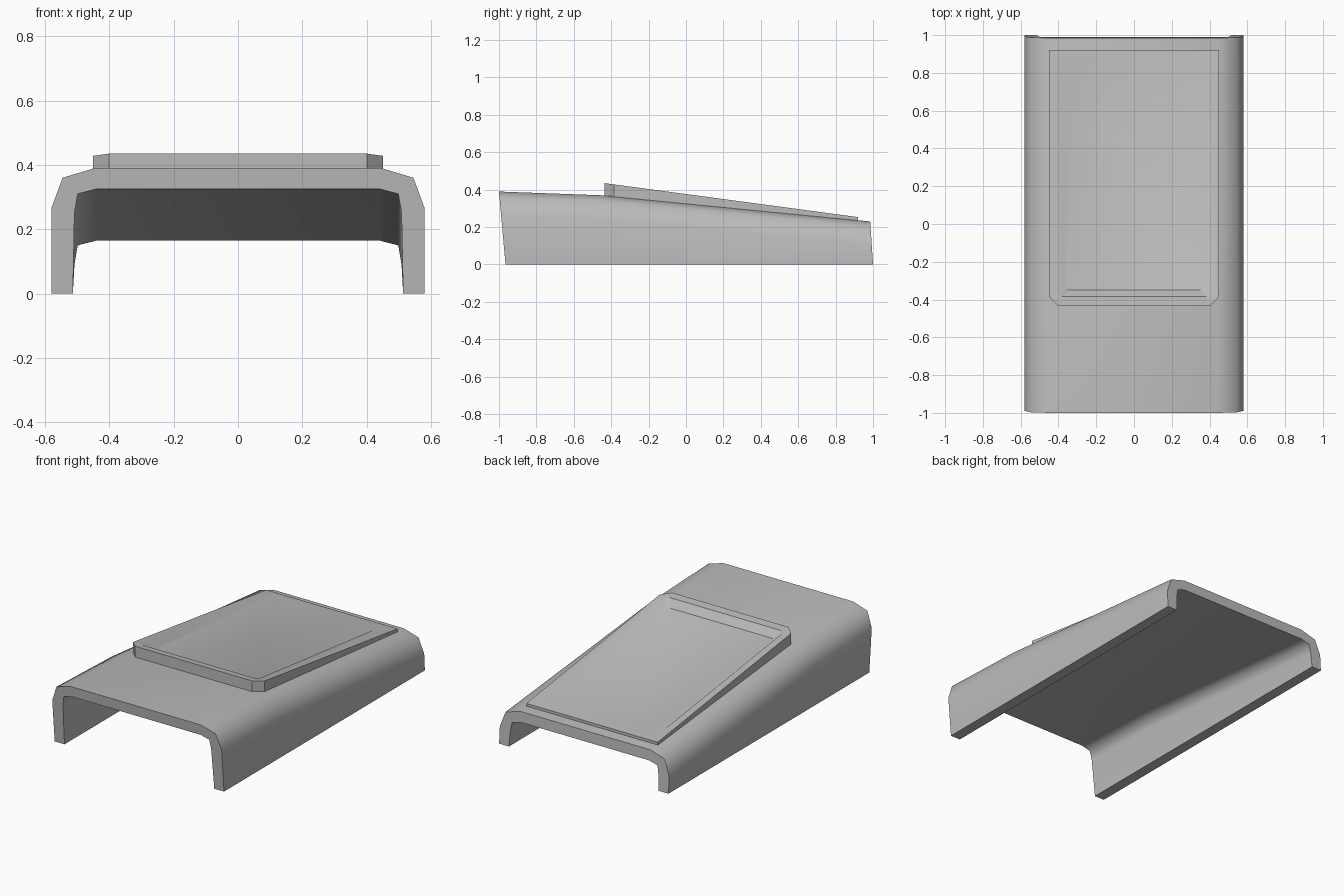
import bpy, bmesh, math

cube = bpy.data.objects.get("Cube")
if cube:
    bpy.data.objects.remove(cube, do_unlink=True)

grey = bpy.data.materials.new("plain grey")
grey.use_nodes = True
colour = (0.5, 0.5, 0.5, 1)
grey.diffuse_color = colour
grey.node_tree.nodes["Principled BSDF"].inputs["Base Color"].default_value = colour


def loft(name, rings, angle):
    """Skin a list of equal closed rings and cap both ends."""
    bm = bmesh.new()
    loops = [[bm.verts.new(p) for p in ring] for ring in rings]
    n = len(loops[0])
    for a, b in zip(loops, loops[1:]):
        for i in range(n):
            j = (i + 1) % n
            bm.faces.new((a[i], a[j], b[j], b[i]))
    for ring in (loops[0], loops[-1]):
        bm.faces.new(ring)
    bmesh.ops.recalc_face_normals(bm, faces=bm.faces)
    mesh = bpy.data.meshes.new(name)
    bm.to_mesh(mesh)
    bm.free()
    mesh.materials.append(grey)
    obj = bpy.data.objects.new(name, mesh)
    bpy.context.collection.objects.link(obj)
    bpy.ops.object.select_all(action="DESELECT")
    obj.select_set(True)
    bpy.context.view_layer.objects.active = obj
    bpy.ops.object.shade_smooth_by_angle(angle=math.radians(angle))
    return obj


# Arched shell: open-bottomed channel that gets lower towards the back
def channel(y, lean, h):
    inner = h - 0.065
    half = [(0.58, 0), (0.58, h - 0.125), (0.545, h - 0.03), (0.445, h)]
    under = [(0.44, inner), (0.498, inner - 0.015), (0.508, inner - 0.075), (0.513, 0)]
    outline = half + [(-x, z) for x, z in reversed(half)]
    outline += [(-x, z) for x, z in reversed(under)] + under
    return [(x, y + lean * z / h, z) for x, z in outline]


loft("shell", [channel(-0.965, -0.035, 0.39),
               channel(-0.45, 0, 0.37),
               channel(1.0, -0.015, 0.23)], 76)


# Raised panel: sloping rim around a recess that fades out at the back
def shell_z(y):
    return 0.37 - 0.0972 * (y + 0.45)


def rim_z(y):
    return 0.435 - 0.134 * (y + 0.435)


def floor_z(y):
    return rim_z(y) - 0.04 * max(0, (0.89 - y) / 1.24)


def outline(half_width, front, back, cut, height):
    half = [(half_width - cut, front), (half_width, front + cut), (half_width, back)]
    points = half + [(-x, y) for x, y in reversed(half)]
    return [(x, y, height(y)) for x, y in points]


loft("raised_panel", [
    outline(0.45, -0.435, 0.92, 0.05, lambda y: shell_z(y) - 0.015),
    outline(0.45, -0.435, 0.92, 0.05, rim_z),
    outline(0.405, -0.385, 0.89, 0.025, rim_z),
    outline(0.365, -0.35, 0.88, 0.015, floor_z)], 30)
